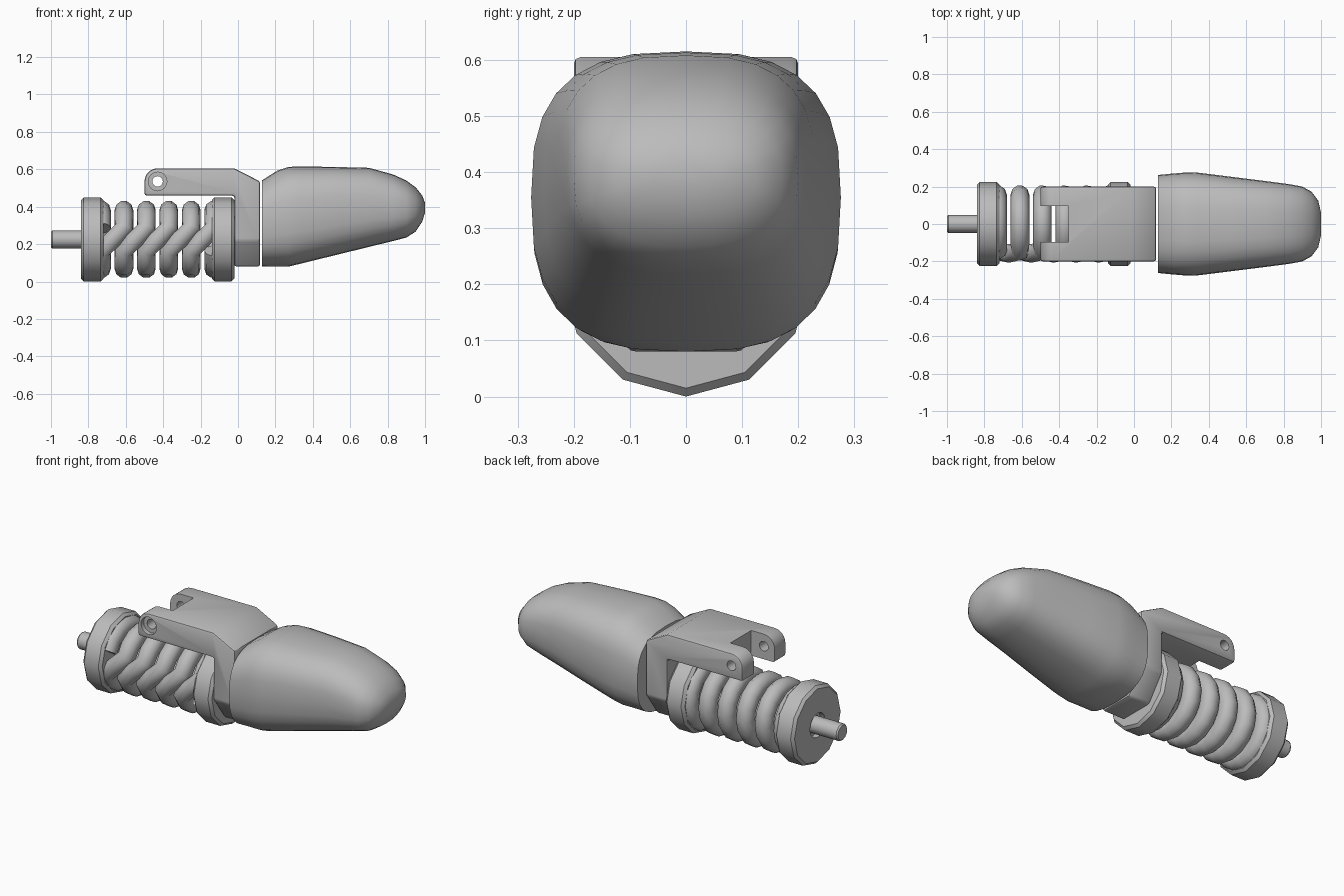
import bpy
import bmesh
from math import sin, cos, pi, radians, copysign

if "Cube" in bpy.data.objects:
    bpy.data.objects.remove(bpy.data.objects["Cube"], do_unlink=True)

GREY = (0.5, 0.5, 0.5, 1)
grey = bpy.data.materials.new("plain grey")
grey.use_nodes = True
grey.diffuse_color = GREY
grey.node_tree.nodes["Principled BSDF"].inputs["Base Color"].default_value = GREY

AXIS_Z = 0.225


def activate(obj):
    bpy.ops.object.select_all(action="DESELECT")
    obj.select_set(True)
    bpy.context.view_layer.objects.active = obj


def finish(obj, angle=40):
    obj.data.materials.clear()
    obj.data.materials.append(grey)
    activate(obj)
    bpy.ops.object.shade_smooth_by_angle(angle=radians(angle))


def loft(name, rings, cuts=()):
    """Skin a list of equal-length point rings and cap both ends."""
    bm = bmesh.new()
    rows = [[bm.verts.new(p) for p in ring] for ring in rings]
    n = len(rows[0])
    for a, b in zip(rows, rows[1:]):
        for i in range(n):
            j = (i + 1) % n
            bm.faces.new((a[i], a[j], b[j], b[i]))
    bm.faces.new(rows[0])
    bm.faces.new(rows[-1])
    for point, normal in cuts:
        bmesh.ops.bisect_plane(bm, geom=bm.verts[:] + bm.edges[:] + bm.faces[:],
                               plane_co=point, plane_no=normal, clear_outer=True)
        bmesh.ops.holes_fill(bm, edges=[e for e in bm.edges if e.is_boundary])
    bmesh.ops.recalc_face_normals(bm, faces=bm.faces[:])
    mesh = bpy.data.meshes.new(name)
    bm.to_mesh(mesh)
    bm.free()
    obj = bpy.data.objects.new(name, mesh)
    bpy.context.collection.objects.link(obj)
    return obj


def turned(name, profile, sides=12):
    """Turn an (x, radius) profile about the long axis."""
    turns = [2 * pi * i / sides for i in range(sides)]
    obj = loft(name, [[(x, r * sin(a), AXIS_Z - r * cos(a)) for a in turns]
                      for x, r in profile])
    finish(obj, 35)
    return obj


# Rod and the two twelve-sided collars
turned("rod", [(-1, 0.042), (-0.992, 0.048), (-0.74, 0.048)])
turned("end_collar", [(-0.81, 0.07), (-0.84, 0.07), (-0.84, 0.21), (-0.825, 0.225),
                      (-0.735, 0.225), (-0.72, 0.21)])
turned("inner_collar", [(-0.14, 0.21), (-0.125, 0.225), (-0.035, 0.225), (-0.02, 0.21)])

# Spring: upright rings joined by short steps at the front
curve = bpy.data.curves.new("spring", "CURVE")
curve.dimensions = "3D"
curve.bevel_depth = 0.05
curve.bevel_resolution = 3
curve.use_fill_caps = True
steps, turns, coil_r = 16, 6, 0.157
spline = curve.splines.new("POLY")
spline.points.add(steps * turns - 2)
for n, point in enumerate(spline.points, 1):
    t = n / steps
    k = int(t + 0.5)
    ramp = max(-0.5, min(0.5, (t - k) * 8))
    point.co = (-0.73 + 0.12 * (k - 0.5 + ramp), -coil_r * cos(2 * pi * t),
                AXIS_Z + coil_r * sin(2 * pi * t), 1)
spring = bpy.data.objects.new("spring", curve)
bpy.context.collection.objects.link(spring)
activate(spring)
bpy.ops.object.convert(target="MESH")
finish(bpy.context.view_layer.objects.active, 60)

# Bracket: upright block and overhanging arm with a rounded end
round_r = 0.07
outline = [(-0.5 + round_r * (1 - cos(a)), 0.605 - round_r * (1 - sin(a)))
           for a in (i * pi / 12 for i in range(7))]
outline += [(-0.02, 0.605), (0.118, 0.535), (0.118, 0.08), (-0.02, 0.08),
            (-0.02, 0.46), (-0.5, 0.46)]
lower_corners = [((0, s * 0.2, 0.22), (0, s * 0.14, -0.1)) for s in (-1, 1)]
bracket = loft("bracket", [[(x, y, z) for x, z in outline] for y in (-0.2, 0.2)],
               lower_corners)
bevel = bracket.modifiers.new("soft_edges", "BEVEL")
bevel.width = 0.012
bevel.segments = 2
bevel.limit_method = "ANGLE"
bevel.angle_limit = radians(32)

# Slot, pin hole and counterbore in the arm
cutters = [loft("slot_cutter", [[(-0.6, y, 0.4), (-0.35, y, 0.4), (-0.35, y, 0.7),
                                 (-0.6, y, 0.7)] for y in (-0.095, 0.095)])]
for name, r, y0, y1 in (("pin_cutter", 0.028, -0.3, 0.3),
                        ("counterbore_cutter", 0.05, -0.3, -0.175)):
    circle = [2 * pi * i / 16 for i in range(16)]
    cutters.append(loft(name, [[(-0.43 + r * cos(a), y, 0.535 + r * sin(a))
                                for a in circle] for y in (y0, y1)]))
for cutter in cutters:
    cutter.hide_render = True
    cut = bracket.modifiers.new(cutter.name, "BOOLEAN")
    cut.operation = "DIFFERENCE"
    cut.solver = "EXACT"
    cut.object = cutter
activate(bracket)
for name in [m.name for m in bracket.modifiers]:
    bpy.ops.object.modifier_apply(modifier=name)
for cutter in cutters:
    bpy.data.objects.remove(cutter, do_unlink=True)
finish(bracket, 30)

# Tapered tip: rounded-box sections (x, low, high, half width, squareness)
sections = [(0.127, 0.08, 0.54, 0.262, 2.8), (0.21, 0.08, 0.593, 0.27, 2.8),
            (0.27, 0.08, 0.613, 0.275, 2.8), (0.33, 0.094, 0.615, 0.276, 2.8),
            (0.5, 0.136, 0.613, 0.255, 2.8), (0.7, 0.185, 0.608, 0.23, 2.7),
            (0.83, 0.217, 0.572, 0.213, 2.6), (0.9, 0.235, 0.54, 0.2, 2.5),
            (0.95, 0.267, 0.503, 0.172, 2.4), (0.985, 0.32, 0.46, 0.125, 2.3),
            (1.0, 0.37, 0.42, 0.06, 2.2)]


def power(v, n):
    return copysign(abs(v) ** (2 / n), v)


angles = [2 * pi * i / 28 for i in range(28)]
tip = loft("tip", [[(x, w * power(cos(a), n),
                     (lo + hi) / 2 + (hi - lo) / 2 * power(sin(a), n)) for a in angles]
                   for x, lo, hi, w, n in sections])
finish(tip, 45)
